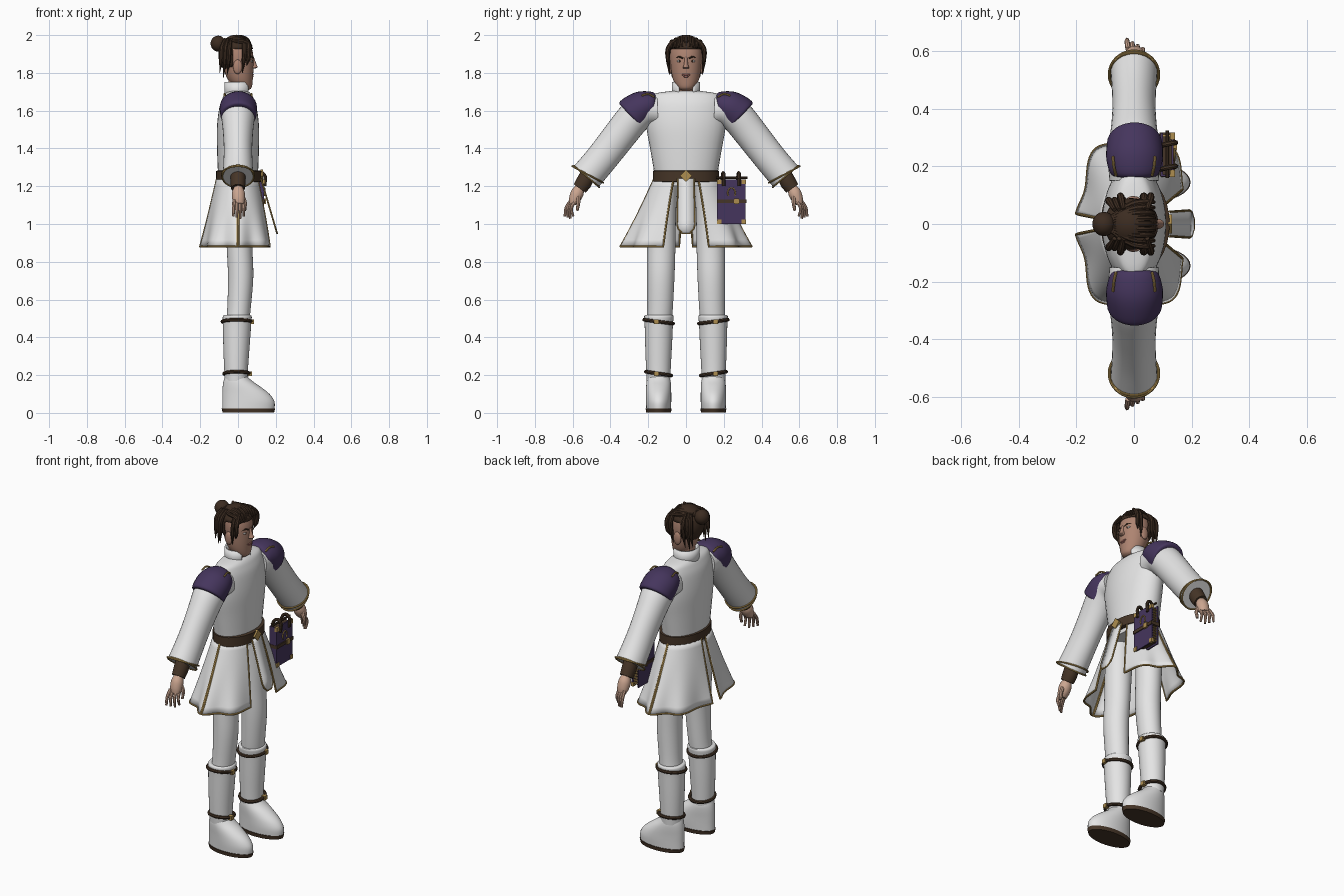
import bpy, bmesh
from math import sin, cos, pi, radians
from mathutils import Vector

if "Cube" in bpy.data.objects:
    bpy.data.objects.remove(bpy.data.objects["Cube"])


def material(name, r, g, b):
    m = bpy.data.materials.new(name)
    m.use_nodes = True
    m.diffuse_color = (r, g, b, 1)
    m.node_tree.nodes["Principled BSDF"].inputs["Base Color"].default_value = (r, g, b, 1)
    return m


WHITE = material("white cloth", .78, .78, .78)
PURPLE = material("purple", .06, .036, .11)
LEATHER = material("brown leather", .06, .035, .02)
GOLD = material("gold", .42, .27, .08)
HAIR = material("dark hair", .045, .025, .015)
SKIN = material("hand skin", .6, .38, .28)
FACE = material("face skin", .42, .23, .165)
LIPS = material("lips", .33, .13, .11)
EYE = material("eye white", .7, .68, .65)


def build(name, bm, mat, thick=0):
    bmesh.ops.recalc_face_normals(bm, faces=bm.faces)
    me = bpy.data.meshes.new(name)
    bm.to_mesh(me)
    bm.free()
    me.materials.append(mat)
    ob = bpy.data.objects.new(name, me)
    bpy.context.collection.objects.link(ob)
    if thick:
        mod = ob.modifiers.new("thickness", 'SOLIDIFY')
        mod.thickness = thick
        mod.offset = 0
    return ob


def grid(name, rows, mat, wrap=False, thick=0):
    """Skin rows of points; closed rows get end caps."""
    bm = bmesh.new()
    vs = [[bm.verts.new(p) for p in row] for row in rows]
    n = len(rows[0])
    for a, b in zip(vs, vs[1:]):
        for i in range(n if wrap else n - 1):
            j = (i + 1) % n
            bm.faces.new((a[i], a[j], b[j], b[i]))
    if wrap:
        bm.faces.new(vs[0])
        bm.faces.new(vs[-1])
    return build(name, bm, mat, thick)


def spline(rows, steps=4):
    """Smoothly interpolate a list of number tuples."""
    out = []
    for i in range(len(rows) - 1):
        p0, p1 = rows[max(i - 1, 0)], rows[i]
        p2, p3 = rows[i + 1], rows[min(i + 2, len(rows) - 1)]
        for k in range(steps):
            t = k / steps
            out.append([.5 * (2 * b + (c - a) * t + (2 * a - 5 * b + 4 * c - d) * t * t
                              + (3 * b - a - 3 * c + d) * t ** 3)
                        for a, b, c, d in zip(p0, p1, p2, p3)])
    return out + [rows[-1]]


def ring(x, y, z, rx, rv, tilt=0, side=1, n=32):
    c, s = cos(radians(tilt)), sin(radians(tilt))
    return [(x + rx * cos(a), side * (y + rv * c * sin(a)), z + rv * s * sin(a))
            for a in (2 * pi * i / n for i in range(n))]


def loft(name, rows, mat, side=1, steps=4):
    """Rows: x, y, z, radius along x, radius across, optional tilt."""
    return grid(name, [ring(*(list(r) + [0])[:6], side) for r in spline(rows, steps)], mat, True)


def rod(name, pts, r, mat, taper=None, loop=False, smooth=True):
    cu = bpy.data.curves.new(name, 'CURVE')
    cu.dimensions = '3D'
    cu.bevel_depth, cu.bevel_resolution, cu.use_fill_caps = r, 2, True
    cu.resolution_u = 5
    sp = cu.splines.new('BEZIER' if smooth else 'POLY')
    knots = sp.bezier_points if smooth else sp.points
    knots.add(len(pts) - 1)
    for i, (k, p) in enumerate(zip(knots, pts)):
        if smooth:
            k.co = p
            k.handle_left_type = k.handle_right_type = 'AUTO'
        else:
            k.co = (*p, 1)
        k.radius = taper[i] if taper else 1
    sp.use_cyclic_u = loop
    ob = bpy.data.objects.new(name, cu)
    bpy.context.collection.objects.link(ob)
    cu.materials.append(mat)
    bpy.ops.object.select_all(action='DESELECT')
    ob.select_set(True)
    bpy.context.view_layer.objects.active = ob
    bpy.ops.object.convert(target='MESH')
    return ob


def ball(name, loc, size, mat, keep=None):
    bm = bmesh.new()
    bmesh.ops.create_uvsphere(bm, u_segments=32, v_segments=20, radius=1)
    for v in bm.verts:
        v.co = Vector(loc) + v.co * Vector(size)
    if keep:
        bad = [f for f in bm.faces if not keep(f.calc_center_median())]
        bmesh.ops.delete(bm, geom=bad, context='FACES')
    return build(name, bm, mat, .008 if keep else 0)


def box(name, loc, size, mat):
    bm = bmesh.new()
    bmesh.ops.create_cube(bm, size=1)
    for v in bm.verts:
        v.co = Vector(loc) + v.co * Vector(size)
    return build(name, bm, mat)


# Torso, belt and collar
loft("torso", [(0, 0, 1.2, .1, .16), (0, 0, 1.27, .106, .168), (0, 0, 1.4, .111, .19),
               (0, 0, 1.52, .111, .21), (0, 0, 1.62, .098, .205), (0, 0, 1.67, .08, .19),
               (0, 0, 1.692, .066, .16), (0, 0, 1.705, .05, .07)], WHITE)
loft("belt", [(.004, 0, 1.222, .112, .17), (.004, 0, 1.225, .12, .176),
              (.004, 0, 1.28, .12, .176), (.004, 0, 1.283, .112, .17)], LEATHER, steps=1)
buckle = box("belt_buckle", (0, 0, 0), (.014, .046, .046), GOLD)
buckle.location, buckle.rotation_euler = (.126, 0, 1.255), (pi / 4, 0, 0)
arc = [radians(32 + 296 * i / 36) for i in range(37)]
grid("collar", [[(-.003 + r * cos(a), r * 1.08 * sin(a), z) for a in arc]
                for z, r in ((1.67, .066), (1.71, .065), (1.752, .064))], WHITE, thick=.008)

# Head and face
loft("neck", [(0, 0, 1.66, .05, .05), (0, 0, 1.78, .05, .052)], FACE)
loft("head", [(.035, 0, 1.708, .018, .025), (.027, 0, 1.722, .045, .046), (.012, 0, 1.765, .066, .069),
              (.002, 0, 1.83, .08, .081), (-.003, 0, 1.9, .083, .084), (-.008, 0, 1.955, .07, .07),
              (-.01, 0, 1.982, .04, .04)], FACE)
loft("nose", [(.074, 0, 1.822, .01, .012), (.084, 0, 1.829, .02, .017), (.083, 0, 1.845, .015, .011),
              (.076, 0, 1.885, .008, .007)], FACE)
ball("upper_lip", (.076, 0, 1.79), (.008, .024, .006), LIPS)
ball("lower_lip", (.074, 0, 1.781), (.008, .019, .006), LIPS)
for s, tag in ((1, "left"), (-1, "right")):
    ball(tag + "_ear", (-.002, s * .085, 1.832), (.024, .012, .038), FACE)
    ball(tag + "_eye", (.069, s * .034, 1.862), (.008, .015, .006), EYE)
    ball(tag + "_iris", (.074, s * .033, 1.862), (.005, .006, .006), HAIR)
    rod(tag + "_eyebrow", [(.079, s * .014, 1.876), (.073, s * .035, 1.885), (.058, s * .056, 1.877)],
        .005, HAIR, (.9, 1, .4))

# Hair with a bun and loose locks
ball("hair_cap", (-.01, 0, 1.895), (.09, .091, .103), HAIR,
     lambda p: p.z > 1.928 or (p.x < -.03 and p.z > 1.815))
ball("hair_bun", (-.105, 0, 1.955), (.04, .042, .042), HAIR)
for i in range(-4, 5):
    y = i * .019
    rod("swept_strand", [(.07, y, 1.94 - abs(y) * .1), (.045, y * 1.02, 1.978 - abs(y) * .25),
                         (-.01, y * .9, 1.99 - y * y * 4), (-.085, y * .25, 1.965)],
        .011, HAIR, (.6, 1, 1, .7))
for s, tag in ((1, "left"), (-1, "right")):
    for x, low in ((.058, 1.84), (.035, 1.80), (-.045, 1.79), (-.065, 1.775), (-.085, 1.80)):
        w = .092 if x > -.05 else .078
        rod(tag + "_lock", [(x * .8, s * .05, 1.98), (x, s * w, 1.935),
                            (x - .004, s * (w + .003), 1.87), (x - .012, s * w * .94, low)],
            .013, HAIR, (.6, 1, .9, .1))

# Skirt panels with gold trim
def skirt_point(a, s):
    a = radians(a)
    f = 1 + .06 * s * s * cos(8 * a)
    return Vector(((.112 + .082 * s) * cos(a) * f, (.168 + .16 * s) * sin(a) * f, 1.24 - .36 * s))


for s, tag in ((1, "left"), (-1, "right")):
    for part, a0, a1 in (("front", 23, 89), ("back", 91, 174)):
        rows = []
        for j in range(11):
            row = [skirt_point(a0 + (a1 - a0) * i / 30, j / 10) for i in range(31)]
            rows.append([(p.x, s * p.y, p.z) for p in row])
        name = tag + "_" + part + "_skirt"
        grid(name, rows, WHITE, thick=.005)
        edge = [r[0] for r in rows] + rows[-1][1:-1] + [r[-1] for r in reversed(rows)]
        rod(name + "_trim", edge, .0055, GOLD, smooth=False)

# Hanging front tab
tab = []
for j in range(13):
    t = j / 12
    w = .042 + .006 * t if t < .85 else .047 * (1 - ((t - .85) / .15) ** 2 * .6)
    tab.append([(.122 + .085 * t, -w, 1.24 - .29 * t), (.122 + .085 * t, w, 1.24 - .29 * t)])
grid("front_tab", tab, WHITE, thick=.006)
rod("front_tab_trim", [r[0] for r in tab] + [r[1] for r in reversed(tab)], .0045, GOLD, smooth=False)

for s, tag in ((1, "left"), (-1, "right")):
    # Legs, shin guards and boots
    loft(tag + "_leg", [(0, .105, 1.22, .075, .06), (.003, .128, 1.05, .073, .075),
                        (.008, .131, .88, .068, .075), (.014, .134, .72, .067, .073),
                        (.005, .138, .55, .062, .068), (-.005, .144, .46, .062, .066)], WHITE, s)
    loft(tag + "_shin_guard", [(-.004, .143, .518, .06, .066), (-.004, .143, .512, .076, .078),
                               (-.005, .144, .47, .075, .075), (-.008, .145, .36, .07, .071),
                               (-.01, .146, .25, .064, .066), (-.01, .146, .17, .06, .062)], WHITE, s)
    for label, z, r in (("upper", .483, .077), ("lower", .208, .068)):
        pts = [(-.006 + r * cos(a), s * (.145 + r * sin(a)), z + .01 * sin(a))
               for a in (pi * i / 8 for i in range(16))]
        rod(tag + "_" + label + "_strap", pts, .0095, LEATHER, loop=True)
        box(tag + "_" + label + "_strap_buckle", (r - .004, s * .158, z), (.022, .024, .024), GOLD)
    loft(tag + "_boot", [(.055, .145, .018, .138, .065), (.055, .145, .06, .138, .067),
                         (.042, .145, .1, .125, .067), (.018, .145, .14, .099, .066),
                         (-.001, .145, .17, .075, .063), (-.01, .145, .195, .058, .057)], WHITE, s)
    loft(tag + "_sole", [(.055, .145, .002, .136, .066), (.055, .145, .024, .142, .069)],
         LEATHER, s, 1)

    # Sleeves, shoulder pads and cuffs
    loft(tag + "_sleeve", [(0, .15, 1.60, .085, .08, 88), (0, .215, 1.605, .09, .088, 70),
                           (0, .275, 1.563, .088, .09, 50), (0, .335, 1.49, .08, .088, 38),
                           (0, .405, 1.4, .075, .086, 38), (0, .465, 1.325, .077, .085, 39),
                           (0, .527, 1.252, .081, .086, 40)], WHITE, s)
    loft(tag + "_shoulder_pad", [(.002, .16, 1.635, .05, .045, 92), (.002, .172, 1.633, .082, .066, 85),
                                 (.002, .225, 1.62, .098, .086, 68), (.002, .27, 1.59, .097, .096, 50),
                                 (.002, .288, 1.572, .092, .094, 46), (.002, .29, 1.57, .07, .07, 46)],
         PURPLE, s)
    for x in (-.07, .07):
        rod(tag + "_shoulder_trim", [(x * .9, s * .168, 1.672), (x, s * .2, 1.688), (x * 1.05, s * .235, 1.68)],
            .005, GOLD)
    for y, z, grow, tilt in ((.527, 1.252, 1.03, 40), (.52, 1.262, 1.07, 28)):
        rod(tag + "_cuff_ring", ring(0, y, z, .081 * grow, .087 * grow, tilt, s, 20), .0045, GOLD, loop=True)
    loft(tag + "_wrist_wrap", [(0, .52, 1.258, .04, .042, 40), (0, .54, 1.222, .04, .043, 38),
                               (0, .563, 1.188, .036, .038, 35)], LEATHER, s)

    # Hands
    loft(tag + "_palm", [(.002, .56, 1.195, .022, .024, 30), (.002, .575, 1.165, .034, .034, 25),
                         (.003, .59, 1.13, .033, .03, 20), (.004, .602, 1.105, .026, .018, 20)], SKIN, s)
    for i in range(4):
        x, y = -.02 + .015 * i, .622 - .009 * i
        rod(tag + "_finger", [(x, s * (y - .014), 1.125), (x * 1.2, s * (y + .012), 1.085),
                              (x * 1.2, s * (y + .02 - .006 * i), 1.04 - .006 * (i % 3))], .009, SKIN, (1.1, 1, .7))
    rod(tag + "_thumb", [(.022, s * .572, 1.15), (.036, s * .57, 1.115), (.036, s * .576, 1.07)],
        .0105, SKIN, (1.1, 1, .7))

# Book hung from the belt
for name, x in (("front_cover", .134), ("back_cover", .096)):
    box("book_" + name, (x, .241, 1.118), (.008, .15, .235), PURPLE)
box("book_spine", (.115, .169, 1.118), (.046, .008, .235), PURPLE)
box("book_pages", (.115, .238, 1.118), (.034, .134, .215), LEATHER)
for i in range(13):
    box("page_band", (.115, .306, 1.022 + i * .016), (.034, .01, .005), GOLD)
box("book_strap", (.116, .241, 1.12), (.054, .156, .02), LEATHER)
box("book_clasp", (.143, .268, 1.12), (.012, .026, .03), GOLD)
for y in (.176, .306):
    for z in (1.012, 1.224):
        box("book_corner", (.134, y, z), (.016, .024, .024), GOLD)
rod("cover_arch", [(.141, .241 + .02 * cos(a), 1.165 + .026 * sin(a))
                   for a in (radians(-40 + 26 * i) for i in range(11))], .0035, GOLD)
for y in (.2, .282):
    rod("book_hanger", [(.141, y, 1.2), (.138, y, 1.262), (.115, y - .004, 1.27), (.092, y - .01, 1.235)],
        .009, LEATHER)
rod("hanger_bar", [(.115, .16, 1.245), (.115, .325, 1.245)], .006, LEATHER, smooth=False)

# Smooth shading with sharp edges kept
bpy.ops.object.select_all(action='DESELECT')
for ob in bpy.context.scene.objects:
    if ob.type == 'MESH':
        ob.select_set(True)
        bpy.context.view_layer.objects.active = ob
bpy.ops.object.shade_smooth_by_angle(angle=radians(40))
